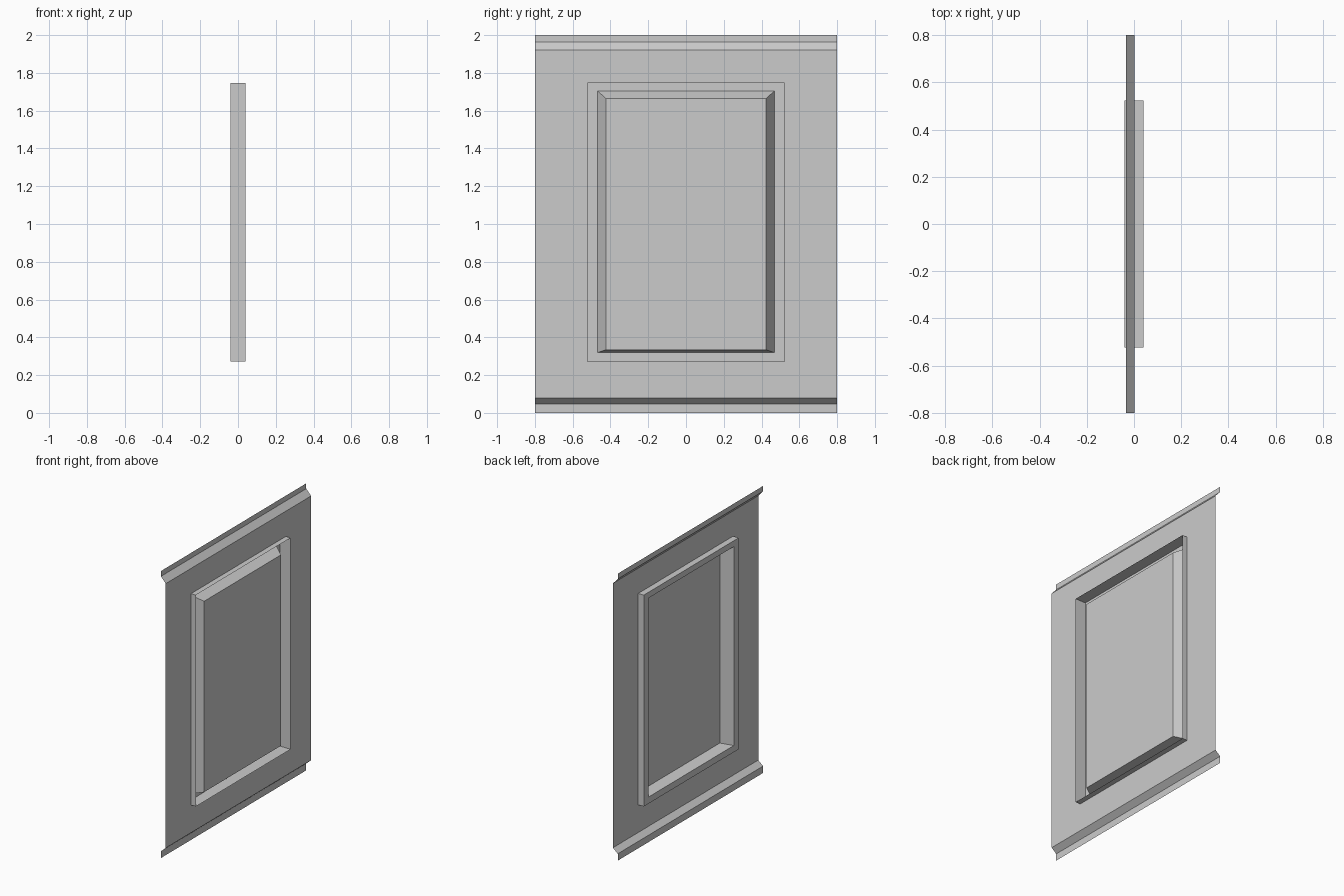
import bpy, bmesh

if "Cube" in bpy.data.objects:
    bpy.data.objects.remove(bpy.data.objects["Cube"])

# Every outline is a rectangle facing x: (x, half width in y, z bottom, z top)
HALF = 0.8
HOLE = (0.003, 0.522, 0.273, 1.746)


def rect(bm, x, hy, z0, z1):
    return [bm.verts.new(p) for p in
            ((x, -hy, z0), (x, hy, z0), (x, hy, z1), (x, -hy, z1))]


def bridge(bm, a, b):
    for i in range(4):
        j = (i + 1) % 4
        bm.faces.new((a[i], a[j], b[j], b[i]))


def finish(bm, name):
    mesh = bpy.data.meshes.new(name)
    bm.to_mesh(mesh)
    bm.free()
    obj = bpy.data.objects.new(name, mesh)
    bpy.context.collection.objects.link(obj)


# Wall sheet: flat field with a window opening, folded lips at top and bottom
bm = bmesh.new()
outer = rect(bm, 0.003, HALF, 0.08, 1.922)
bridge(bm, outer, rect(bm, *HOLE))
for edge, lip in (((outer[0], outer[1]), (0.048, 0.0)),
                  ((outer[3], outer[2]), (1.963, 2.0))):
    left, right = edge
    for z in lip:
        new_l = bm.verts.new((-0.034, -HALF, z))
        new_r = bm.verts.new((-0.034, HALF, z))
        quad = (new_l, new_r, right, left)
        bm.faces.new(quad if z < 1 else quad[::-1])
        left, right = new_l, new_r
finish(bm, "wall_sheet")

# Window: outer band, back rim, tapered walls and raised pane
bm = bmesh.new()
loops = [rect(bm, *r) for r in ((0.04,) + HOLE[1:],
                                (-0.04,) + HOLE[1:],
                                (-0.04, 0.469, 0.319, 1.705),
                                (0.035, 0.423, 0.334, 1.664))]
for a, b in zip(loops, loops[1:]):
    bridge(bm, a, b)
bm.faces.new(loops[-1])
finish(bm, "window_frame_and_pane")
